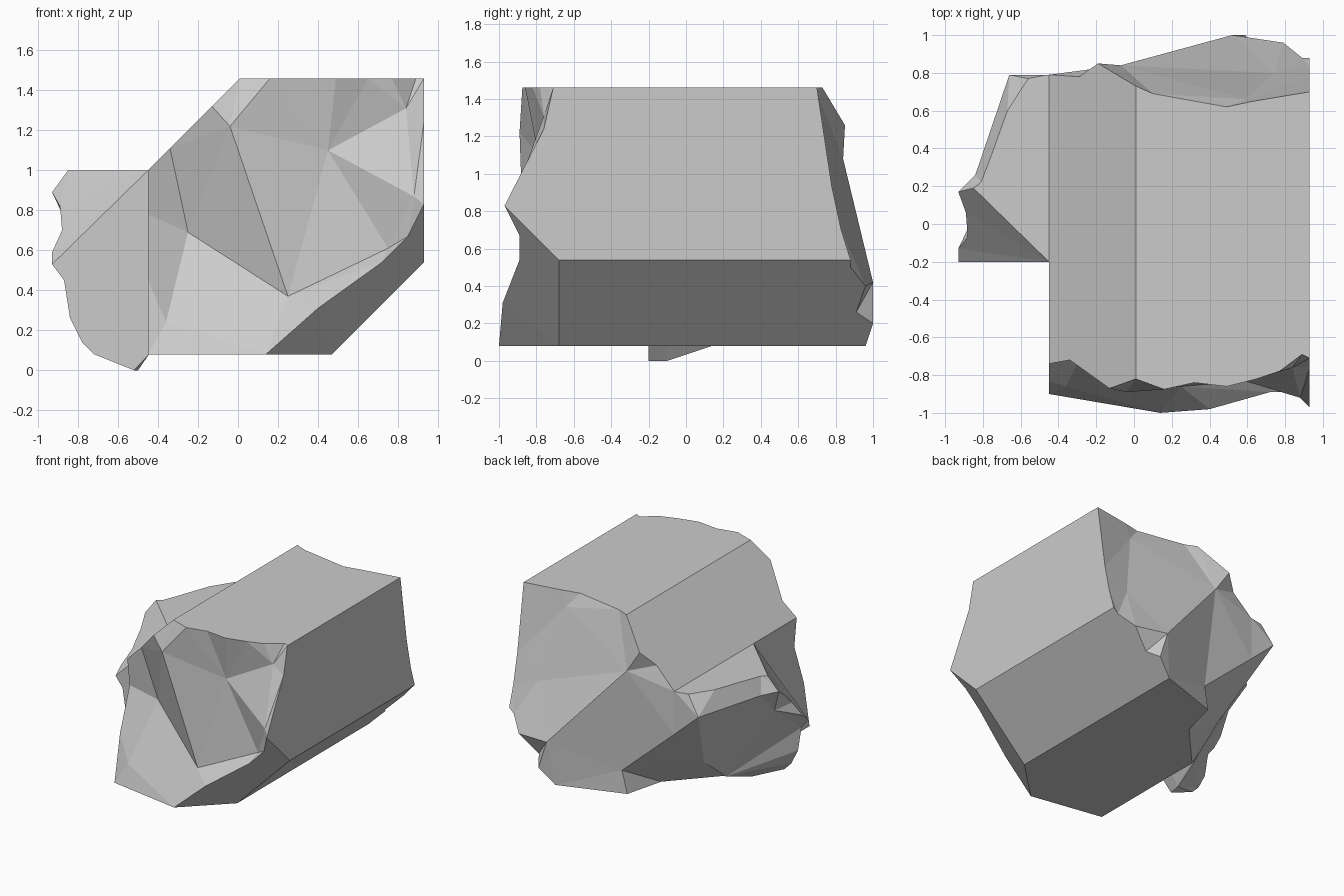
import bpy, bmesh
from mathutils import Vector
from mathutils.geometry import delaunay_2d_cdt

if "Cube" in bpy.data.objects:
    bpy.data.objects.remove(bpy.data.objects["Cube"])


def broken_end(bm, rim, inner, creases, place, base):
    """Faceted end over a flat outline, with straight sides running back to a base.
    Points are (u, v, depth); place() maps them to space, base() to the base."""
    pts = rim + inner
    n = len(rim)
    edges = [(i, (i + 1) % n) for i in range(n)]
    for chain in creases:
        edges += list(zip(chain, chain[1:]))
    _, _, tris, orig, _, _ = delaunay_2d_cdt(
        [Vector(p[:2]) for p in pts], edges, [], 1, 1e-5)
    vs = [bm.verts.new(place(p)) for p in pts]
    bs = [bm.verts.new(base(p)) for p in rim]
    faces = []
    for t in tris:
        if all(orig[i] for i in t):
            faces.append(bm.faces.new([vs[orig[i][0]] for i in t]))
    for i in range(n):
        j = (i + 1) % n
        faces.append(bm.faces.new([vs[i], vs[j], bs[j], bs[i]]))
    # temporary cap so the normals are resolved on a closed shell
    cap = bm.faces.new(bs)
    bmesh.ops.recalc_face_normals(bm, faces=faces + [cap])
    bmesh.ops.delete(bm, geom=[cap], context='FACES_ONLY')


def finish(bm, name):
    bmesh.ops.remove_doubles(bm, verts=bm.verts, dist=1e-4)
    me = bpy.data.meshes.new(name)
    bm.to_mesh(me)
    bm.free()
    ob = bpy.data.objects.new(name, me)
    bpy.context.collection.objects.link(ob)
    return ob


# Main block: six-sided bar along y, (x, z, y) points on both broken ends
front_rim = [(-.45, .08, -.9), (.14, .08, -1), (.47, .08, -.68), (.93, .54, -.68),
             (.93, .83, -.97), (.93, 1.24, -.76), (.93, 1.46, -.71), (.89, 1.46, -.69),
             (.77, 1.46, -.78), (.65, 1.46, -.82), (.49, 1.46, -.86), (.32, 1.46, -.84),
             (.16, 1.46, -.875), (.01, 1.46, -.82), (-.13, 1.32, -.87), (-.34, 1.11, -.72),
             (-.45, 1, -.74), (-.45, .78, -.71), (-.45, .45, -.83)]
front_inner = [(.4, .31, -.98), (.72, .54, -.89), (.85, .67, -.89), (-.25, .69, -.64),
               (-.04, 1.22, -.89), (.25, .37, -.86), (.45, 1.1, -.79), (.75, .61, -.82),
               (.84, 1.31, -.76), (.88, .87, -.92), (-.36, .24, -.86)]
front_creases = [(1, 19, 20, 21, 4), (15, 22, 24, 23, 14), (22, 17), (23, 12),
                 (23, 25, 24, 26, 21), (26, 25, 28, 4), (10, 25, 27, 7), (27, 5)]

back_rim = [(-.45, .08, .12), (-.12, .08, .48), (-.04, .08, .79), (.47, .08, .96),
            (.59, .2, 1), (.65, .26, .91), (.79, .4, .96), (.89, .5, .88),
            (.93, .54, .88), (.93, .7, .83), (.93, .93, .78), (.93, 1.46, .7),
            (.63, 1.46, .65), (.49, 1.46, .62), (.1, 1.46, .69), (.01, 1.46, .73),
            (-.19, 1.26, .85), (-.29, 1.16, .78), (-.45, 1, .79), (-.45, .66, .79),
            (-.45, .3, .42)]
back_inner = [(.52, .42, 1), (-.07, 1.08, .84), (.59, 1.34, .66), (.74, .77, .8),
              (0, .26, .8)]
back_creases = [(16, 22, 21, 24, 22, 23, 24), (19, 25, 2), (15, 22), (4, 21, 6), (21, 5)]

bm = bmesh.new()
for rim, inner, creases in ((front_rim, front_inner, front_creases),
                            (back_rim, back_inner, back_creases)):
    broken_end(bm, rim, inner, creases,
               lambda p: (p[0], p[2], p[1]), lambda p: (p[0], 0, p[1]))
finish(bm, "main_block")

# Side block: grows out of the left wall, (y, z, x) points on its broken end
side_rim = [(-.2, 0, -.52), (-.2, .08, -.72), (-.2, .14, -.78), (-.2, .26, -.84),
            (-.2, .45, -.87), (-.2, .53, -.93), (-.2, 1, -.45), (.19, 1, -.85),
            (.22, 1, -.81), (.35, 1, -.76), (.6, 1, -.67), (.77, 1, -.56),
            (.79, 1, -.46), (.79, .85, -.66), (.79, .66, -.45), (.42, .3, -.45),
            (.14, .08, -.45), (-.1, 0, -.5)]
side_inner = [(-.13, .59, -.93), (-.07, .7, -.88), (.06, .82, -.89), (.17, .89, -.93),
              (.26, .87, -.84), (.08, .68, -.83)]
side_creases = [(5, 18, 19, 20, 21, 7), (21, 22, 13, 15), (21, 23, 5)]

bm = bmesh.new()
broken_end(bm, side_rim, side_inner, side_creases,
           lambda p: (p[2], p[0], p[1]), lambda p: (-.445, p[0], max(p[1], .08)))
finish(bm, "side_block")
